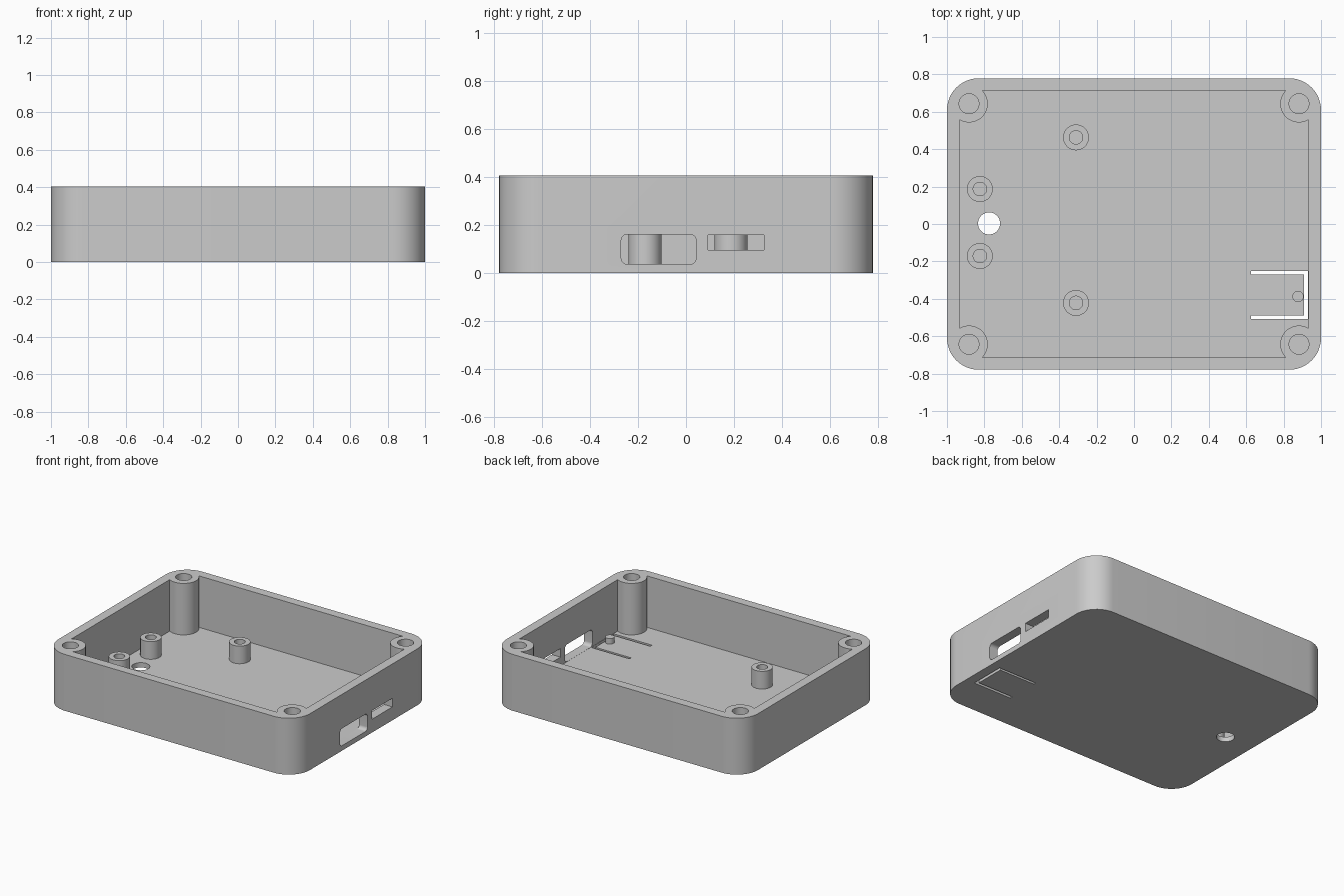
import bpy, bmesh
from math import cos, sin, pi, radians

cube = bpy.data.objects.get("Cube")
if cube:
    bpy.data.objects.remove(cube, do_unlink=True)

HALF_X, HALF_Y, HEIGHT = 1.0, 0.779, 0.405
FLOOR = 0.035
STANDOFF_TOP = 0.162

grey = bpy.data.materials.new("plain grey")
grey.use_nodes = True
grey.diffuse_color = (0.6, 0.6, 0.6, 1)
grey.node_tree.nodes["Principled BSDF"].inputs["Base Color"].default_value = (0.6, 0.6, 0.6, 1)


def circle(x, y, r, n=48):
    return [(x + r * cos(2 * pi * i / n), y + r * sin(2 * pi * i / n)) for i in range(n)]


def rectangle(x0, x1, y0, y1, r=0.0, n=12):
    if not r:
        return [(x0, y0), (x1, y0), (x1, y1), (x0, y1)]
    centres = [(x1 - r, y1 - r), (x0 + r, y1 - r), (x0 + r, y0 + r), (x1 - r, y0 + r)]
    return [(cx + r * cos(pi / 2 * (q + i / n)), cy + r * sin(pi / 2 * (q + i / n)))
            for q, (cx, cy) in enumerate(centres) for i in range(n + 1)]


def prism(name, outline, low, high, sideways=False):
    """Extrude an outline along z, or along x when sideways (outline is then y, z)."""
    bm = bmesh.new()
    place = (lambda p: (low, p[0], p[1])) if sideways else (lambda p: (p[0], p[1], low))
    face = bm.faces.new([bm.verts.new(place(p)) for p in outline])
    top = bmesh.ops.extrude_face_region(bm, geom=[face])["geom"]
    shift = (high - low, 0, 0) if sideways else (0, 0, high - low)
    bmesh.ops.translate(bm, vec=shift, verts=[v for v in top if isinstance(v, bmesh.types.BMVert)])
    bmesh.ops.recalc_face_normals(bm, faces=bm.faces)
    mesh = bpy.data.meshes.new(name)
    bm.to_mesh(mesh)
    bm.free()
    obj = bpy.data.objects.new(name, mesh)
    bpy.context.collection.objects.link(obj)
    mesh.materials.append(grey)
    return obj


def cut(target, cutter):
    """Subtract the cutter from the target, then discard it."""
    mod = target.modifiers.new("cut", 'BOOLEAN')
    mod.operation, mod.solver, mod.object = 'DIFFERENCE', 'EXACT', cutter
    bpy.context.view_layer.objects.active = target
    bpy.ops.object.modifier_apply(modifier=mod.name)
    bpy.data.objects.remove(cutter, do_unlink=True)


corners = [(sx * 0.882, sy * 0.643) for sx in (-1, 1) for sy in (-1, 1)]
standoffs = [(-0.31, 0.463), (-0.31, -0.422), (-0.824, 0.187), (-0.824, -0.171)]

# Cavity shape, with posts, standoffs and the button nub left standing in it
cavity = prism("cavity", rectangle(-0.933, 0.933, -0.714, 0.714), FLOOR, 0.6)
for x, y in corners:
    cut(cavity, prism("post", circle(x, y, 0.1), -0.1, 0.8))
for x, y in standoffs:
    cut(cavity, prism("standoff", circle(x, y, 0.069), -0.1, STANDOFF_TOP))
cut(cavity, prism("nub", circle(0.877, -0.388, 0.03), -0.1, 0.075))

# Hollow tray
tray = prism("enclosure_tray", rectangle(-HALF_X, HALF_X, -HALF_Y, HALF_Y, 0.17), 0, HEIGHT)
cut(tray, cavity)

# Screw holes in posts and standoffs
for x, y in corners:
    cut(tray, prism("post_hole", circle(x, y, 0.053), FLOOR, 0.6))
for x, y in standoffs:
    cut(tray, prism("standoff_hole", circle(x, y, 0.036), FLOOR + 0.001, 0.3))

# Round hole through the floor
cut(tray, prism("floor_hole", circle(-0.775, 0.003, 0.059), -0.1, 0.1))

# U-shaped slit around the flexible button tab
slit = [(0.625, -0.508), (0.931, -0.508), (0.931, -0.252), (0.625, -0.252),
        (0.625, -0.27), (0.91, -0.27), (0.91, -0.488), (0.625, -0.488)]
cut(tray, prism("tab_slit", slit, -0.1, 0.05))

# Connector openings in the side wall
cut(tray, prism("large_port", rectangle(-0.27, 0.042, FLOOR + 0.001, 0.16, 0.025), 0.92, 1.1, True))
cut(tray, prism("small_port", rectangle(0.092, 0.325, 0.096, 0.158), 0.92, 1.1, True))

bpy.ops.object.select_all(action='DESELECT')
tray.select_set(True)
bpy.context.view_layer.objects.active = tray
bpy.ops.object.shade_smooth_by_angle(angle=radians(30))
